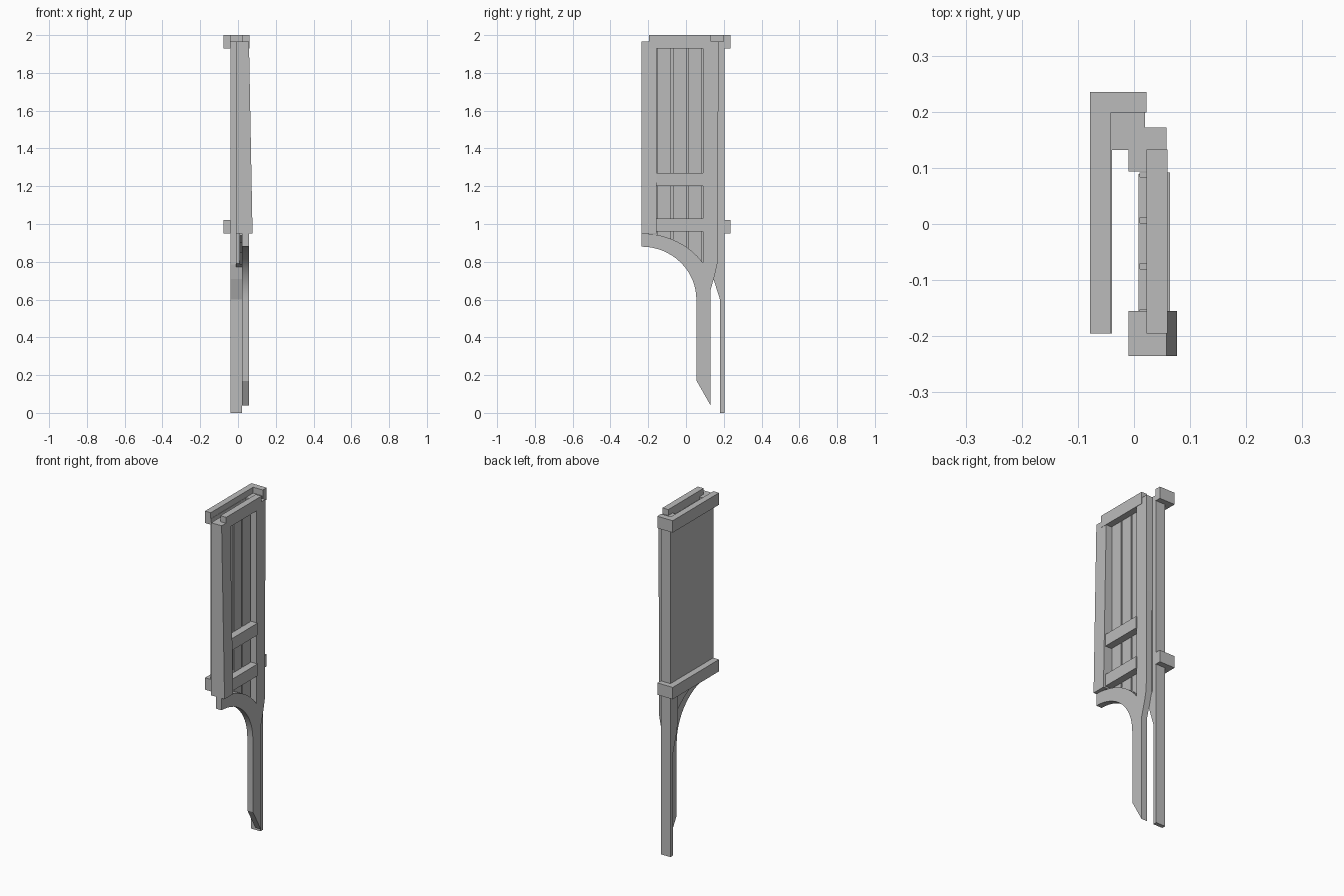
import bpy, bmesh, math
from mathutils import Vector

cube = bpy.data.objects.get("Cube")
if cube:
    bpy.data.objects.remove(cube, do_unlink=True)

grey = bpy.data.materials.new("plain_grey")
grey.use_nodes = True
colour = (0.5, 0.5, 0.5, 1)
grey.diffuse_color = colour
grey.node_tree.nodes["Principled BSDF"].inputs["Base Color"].default_value = colour


def prism(name, points, direction):
    """Extrude a flat outline of 3D points along a direction."""
    bm = bmesh.new()
    face = bm.faces.new([bm.verts.new(p) for p in points])
    out = bmesh.ops.extrude_face_region(bm, geom=[face])
    moved = [v for v in out["geom"] if isinstance(v, bmesh.types.BMVert)]
    bmesh.ops.translate(bm, verts=moved, vec=Vector(direction))
    bmesh.ops.recalc_face_normals(bm, faces=bm.faces)
    mesh = bpy.data.meshes.new(name)
    bm.to_mesh(mesh)
    bm.free()
    mesh.materials.append(grey)
    obj = bpy.data.objects.new(name, mesh)
    bpy.context.collection.objects.link(obj)
    return obj


def side_prism(name, outline, x0, x1):
    """Extrude a (y, z) outline from x0 to x1."""
    return prism(name, [(x0, y, z) for y, z in outline], (x1 - x0, 0, 0))


def box(name, x0, x1, y0, y1, z0, z1):
    return side_prism(name, [(y0, z0), (y1, z0), (y1, z1), (y0, z1)], x0, x1)


FRONT, TOP = -0.235, 1.965


def arc(ry, rz, start, end, steps=16):
    """Elliptical arc about the arch centre, angles in degrees."""
    angles = [math.radians(start + (end - start) * i / steps) for i in range(steps + 1)]
    return [(FRONT + ry * math.cos(a), 0.6 + rz * math.sin(a)) for a in angles]


# Arched brace, leg and rear stile in one outline
upper = arc(0.39, 0.35, 90, 33.6)
lower = arc(0.29, 0.28, 0, 90)
outline = upper + [(0.09, TOP), (0.172, TOP), (0.168, 0.8), (0.155, 0.74), (0.13, 0.65),
                   (0.13, 0.04), (0.056, 0.17)] + lower
frame = side_prism("arched_leg_frame", outline, 0.022, 0.058)
bpy.context.view_layer.objects.active = frame
frame.select_set(True)
bpy.ops.object.shade_smooth_by_angle(angle=math.radians(20))
frame.select_set(False)

# Front stile, thicker towards the bottom
prism("front_stile", [(-0.01, FRONT, 0.95), (0.077, FRONT, 0.95),
                      (0.058, FRONT, TOP), (-0.01, FRONT, TOP)], (0, 0.08, 0))

# Cross rails
box("top_rail", 0.022, 0.06, -0.195, 0.133, 1.93, 2)
for name, z in (("middle_rail", 1.2), ("bottom_rail", 0.96)):
    box(name, 0.01, 0.064, -0.157, 0.092, z, z + 0.07)

# Vertical slats, bevelled along the joints and cut to follow the arch
pitch, gap = 0.082, 0.005
for i in range(3):
    y0 = -0.157 + i * pitch
    y1 = y0 + pitch
    foot = [0.94, 0.90, 0.85, 0.785]
    slope = [(y0, foot[i]), (y1, foot[i + 1]), (y1, 1.95), (y0, 1.95)]
    side_prism("slat_backing", slope, 0.008, 0.011)
    inset = [(y0 + gap, foot[i]), (y1 - gap, foot[i + 1]), (y1 - gap, 1.95), (y0 + gap, 1.95)]
    side_prism("slat", inset, 0.011, 0.022)

# Inner rear stile behind the frame
side_prism("inner_rear_stile", [(0.094, 0.79), (0.15, 0.765), (0.172, 0.8),
                                (0.172, TOP), (0.094, TOP)], -0.01, 0.022)

# Rear post, tapering to a slim foot
side_prism("rear_post", [(0.132, TOP), (0.132, 0.785), (0.145, 0.71), (0.18, 0.6),
                         (0.18, 0), (0.203, 0), (0.203, TOP)], -0.041, 0.02)

# Thin outer panel
box("outer_panel", -0.041, -0.039, -0.195, 0.2, 0.95, TOP)

# Corner trims wrapping the panel and the post
for name, z in (("upper_trim", 1.93), ("lower_trim", 0.95)):
    corner = [(-0.078, -0.195), (-0.041, -0.195), (-0.041, 0.199), (0.022, 0.199),
              (0.022, 0.235), (-0.078, 0.235)]
    prism(name, [(x, y, z) for x, y in corner], (0, 0, 0.07))
